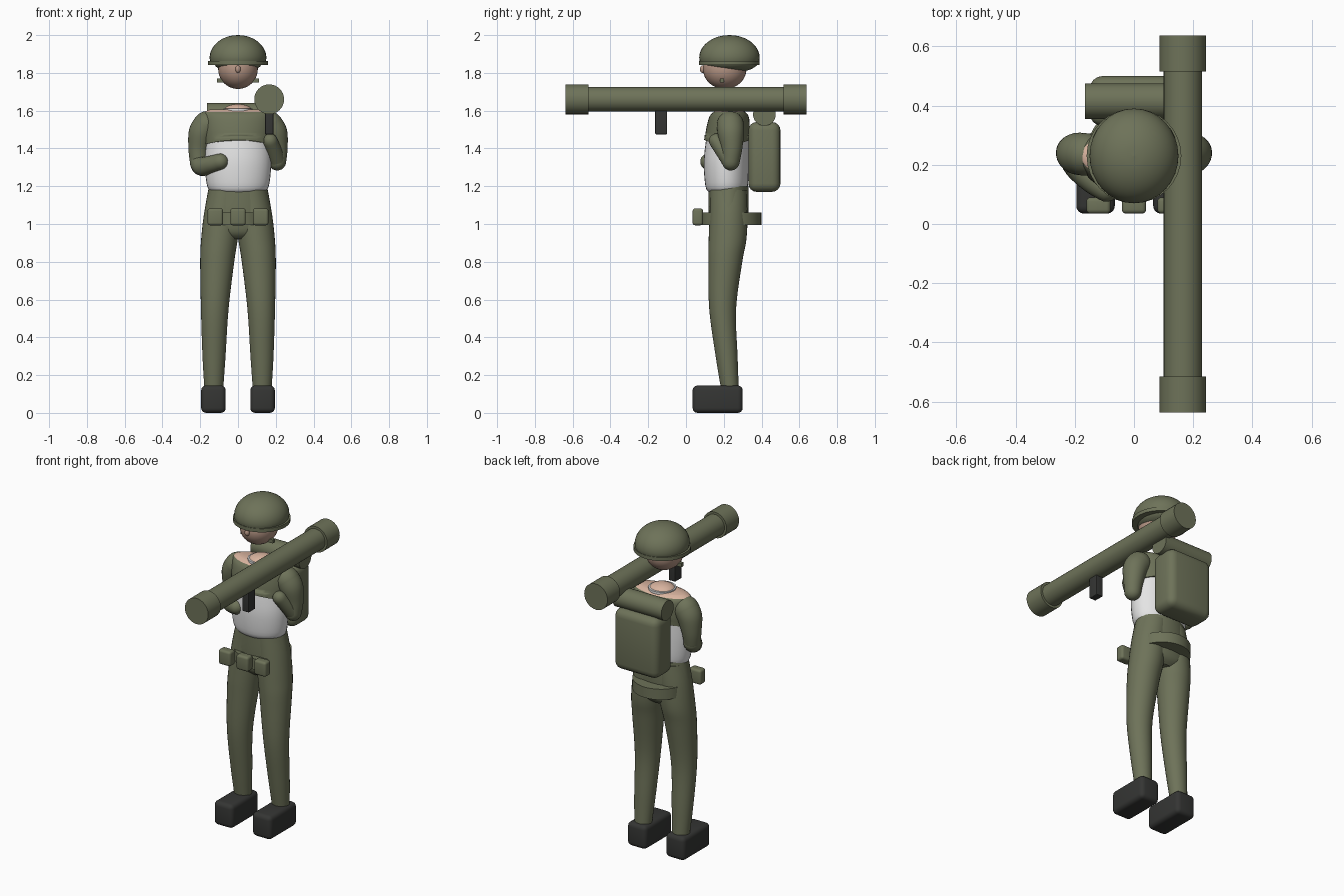
import bpy, bmesh, math
from mathutils import Vector

cube = bpy.data.objects.get("Cube")
if cube:
    bpy.data.objects.remove(cube)


def material(name, r, g, b):
    m = bpy.data.materials.new(name)
    m.use_nodes = True
    m.diffuse_color = (r, g, b, 1)
    bsdf = next(n for n in m.node_tree.nodes if n.type == 'BSDF_PRINCIPLED')
    bsdf.inputs["Base Color"].default_value = (r, g, b, 1)
    bsdf.inputs["Roughness"].default_value = 0.8
    return m


OLIVE = material("olive cloth", 0.155, 0.17, 0.1)
DARK = material("dark rubber", 0.035, 0.036, 0.034)
WHITE = material("white shirt", 0.78, 0.78, 0.78)
SKIN = material("skin", 0.7, 0.46, 0.35)
FACE = material("tanned face", 0.46, 0.3, 0.23)
SIDES = 32
BODY_Y = 0.23


def finish(name, bm, mat):
    bmesh.ops.recalc_face_normals(bm, faces=bm.faces[:])
    mesh = bpy.data.meshes.new(name)
    bm.to_mesh(mesh)
    bm.free()
    ob = bpy.data.objects.new(name, mesh)
    bpy.context.collection.objects.link(ob)
    mesh.materials.append(mat)
    bpy.ops.object.select_all(action='DESELECT')
    ob.select_set(True)
    bpy.context.view_layer.objects.active = ob
    bpy.ops.object.shade_smooth_by_angle(angle=math.radians(40))
    return ob


def smooth_path(keys, steps=5):
    """Catmull-Rom interpolation of a list of equal-length tuples."""
    k = [Vector(p) for p in keys]
    k = [k[0]] + k + [k[-1]]
    out = []
    for a, b, c, d in zip(k, k[1:], k[2:], k[3:]):
        for i in range(steps):
            t = i / steps
            out.append(b + (c - a) * (t / 2) + (a * 2 - b * 5 + c * 4 - d) * (t * t / 2)
                       + (b * 3 - a - c * 3 + d) * (t ** 3 / 2))
    return out + [k[-1]]


def skin_rings(name, rings, mat):
    """Bridge rings given as (centre, first axis, second axis)."""
    bm = bmesh.new()
    loops = []
    for c, u, v in rings:
        angles = [math.tau * i / SIDES for i in range(SIDES)]
        loops.append([bm.verts.new(c + u * math.cos(a) + v * math.sin(a)) for a in angles])
    for lo, hi in zip(loops, loops[1:]):
        for i in range(SIDES):
            j = (i + 1) % SIDES
            bm.faces.new((lo[i], lo[j], hi[j], hi[i]))
    bm.faces.new(loops[0])
    bm.faces.new(loops[-1])
    return finish(name, bm, mat)


def loft(name, keys, mat):
    """Level elliptical sections: x, y, z, x radius, y radius."""
    rings = [(Vector((x, y, z)), Vector((rx, 0, 0)), Vector((0, ry, 0)))
             for x, y, z, rx, ry in smooth_path(keys)]
    return skin_rings(name, rings, mat)


def limb(name, keys, mat):
    """Round tube through x, y, z, radius points, with domed ends."""
    pts = smooth_path(keys)
    rings = []
    last = len(pts) - 1
    for n, p in enumerate(pts):
        t = (pts[min(n + 1, last)] - pts[max(n - 1, 0)]).to_3d().normalized()
        u = t.cross(Vector((0, 1, 0))).normalized()
        v = t.cross(u)
        end = -1 if n == 0 else 1 if n == last else 0
        tilts = [math.radians(a) for a in (0, 20, 40, 60, 80)] if end else [0]
        for a in (reversed(tilts) if end < 0 else tilts):
            r = p[3] * math.cos(a)
            rings.append((p.to_3d() + t * end * p[3] * math.sin(a), u * r, v * r))
    return skin_rings(name, rings, mat)


def ball(name, centre, radii, mat):
    bm = bmesh.new()
    bmesh.ops.create_uvsphere(bm, u_segments=SIDES, v_segments=20, radius=1)
    bmesh.ops.scale(bm, vec=radii, verts=bm.verts)
    bmesh.ops.translate(bm, vec=centre, verts=bm.verts)
    return finish(name, bm, mat)


def box(name, lo, hi, mat, bevel=0.0):
    lo, hi = Vector(lo), Vector(hi)
    bm = bmesh.new()
    bmesh.ops.create_cube(bm, size=1)
    bmesh.ops.scale(bm, vec=hi - lo, verts=bm.verts)
    bmesh.ops.translate(bm, vec=(lo + hi) / 2, verts=bm.verts)
    if bevel:
        bmesh.ops.bevel(bm, geom=bm.edges[:], offset=bevel, segments=4,
                        profile=0.5, affect='EDGES')
    return finish(name, bm, mat)


def rod(name, start, end, radius, mat):
    a, b = Vector(start), Vector(end)
    u = (b - a).orthogonal().normalized() * radius
    v = (b - a).normalized().cross(u)
    return skin_rings(name, [(a, u, v), (b, u, v)], mat)


# Legs and boots
for side, s in (("right", -1), ("left", 1)):
    loft(side + "_leg", [(s * 0.128, 0.232, 0.13, 0.05, 0.047),
                         (s * 0.127, 0.215, 0.3, 0.061, 0.058),
                         (s * 0.123, 0.194, 0.55, 0.073, 0.071),
                         (s * 0.11, 0.208, 0.8, 0.09, 0.09),
                         (s * 0.098, 0.22, 0.92, 0.097, 0.1),
                         (s * 0.08, 0.225, 1.06, 0.099, 0.1),
                         (s * 0.06, 0.225, 1.18, 0.094, 0.098)], OLIVE)
    box(side + "_boot", (s * 0.13 - 0.065, 0.035, 0), (s * 0.13 + 0.065, 0.3, 0.145), DARK, 0.026)
loft("hips", [(0, 0.225, 0.92, 0.11, 0.06), (0, 0.225, 0.96, 0.18, 0.095),
              (0, 0.225, 1.06, 0.178, 0.106), (0, 0.225, 1.2, 0.154, 0.106)], OLIVE)

# Belt and pouches
rod("belt", (0, 0.24, 0.995), (0, 0.24, 1.06), 0.16, OLIVE)
for label, x in (("right", -0.12), ("middle", 0), ("left", 0.12)):
    box(label + "_pouch", (x - 0.041, 0.035, 0.993), (x + 0.041, 0.09, 1.083), OLIVE, 0.014)

# Shirt and jacket
loft("shirt", [(0, 0.215, 1.165, 0.13, 0.09), (0, 0.215, 1.2, 0.163, 0.112),
               (0, 0.213, 1.33, 0.176, 0.119), (0, 0.22, 1.46, 0.166, 0.112)], WHITE)
jacket = loft("jacket", [(0, 0.218, 1.42, 0.177, 0.122), (0, 0.222, 1.5, 0.185, 0.116),
                         (0, 0.228, 1.565, 0.186, 0.105), (0, BODY_Y, 1.592, 0.178, 0.085),
                         (0, BODY_Y, 1.605, 0.15, 0.06)], OLIVE)
for v in jacket.data.vertices:
    if v.co.z < 1.45:
        v.co.z += 0.025 * (1 - (v.co.x / 0.18) ** 2)
# Bare upper shoulders
jacket.data.materials.append(SKIN)
for f in jacket.data.polygons:
    f.material_index = int(f.center.z > 1.592)

# Arms
for side, s in (("right", -1), ("left", 1)):
    limb(side + "_upper_arm", [(s * 0.165, 0.235, 1.525, 0.072), (s * 0.192, 0.238, 1.48, 0.07),
                               (s * 0.207, 0.242, 1.4, 0.056), (s * 0.208, 0.237, 1.33, 0.047)], OLIVE)
limb("right_forearm", [(-0.206, 0.235, 1.325, 0.049), (-0.19, 0.2, 1.304, 0.05),
                       (-0.14, 0.15, 1.316, 0.046), (-0.093, 0.118, 1.33, 0.043)], OLIVE)
limb("left_forearm", [(0.208, 0.237, 1.33, 0.045), (0.19, 0.2, 1.385, 0.043),
                      (0.17, 0.16, 1.44, 0.039)], OLIVE)

# Neck and collar
ball("neck", (0, BODY_Y, 1.6), (0.075, 0.07, 0.035), SKIN)
rod("collar", (0, BODY_Y, 1.598), (0, BODY_Y, 1.612), 0.078, WHITE)

# Head
ball("head", (0, 0.205, 1.82), (0.105, 0.115, 0.105), FACE)
ball("nose", (0, 0.088, 1.82), (0.014, 0.014, 0.02), FACE)
box("chin_strap", (-0.11, 0.18, 1.748), (0.11, 0.202, 1.77), OLIVE)

# Helmet
loft("helmet", [(0, BODY_Y, 1.88 + 0.12 * math.sin(a), 0.15 * math.cos(a), 0.16 * math.cos(a))
                for a in (math.radians(d) for d in range(-15, 91, 15))], OLIVE)
rod("helmet_rim", (0, BODY_Y, 1.842), (0, BODY_Y, 1.864), 0.16, OLIVE)
ball("helmet_liner", (0, 0.235, 1.86), (0.13, 0.148, 0.06), OLIVE)

# Backpack and bedroll
box("backpack", (-0.15, 0.33, 1.17), (0.15, 0.5, 1.54), OLIVE, 0.045)
rod("bedroll", (-0.165, 0.415, 1.58), (0.165, 0.415, 1.58), 0.06, OLIVE)

# Launcher tube, end collars and grip
X, Z = 0.165, 1.66
rod("launcher_tube", (X, -0.62, Z), (X, 0.62, Z), 0.065, OLIVE)
for label, s in (("front", -1), ("rear", 1)):
    rod("launcher_" + label + "_collar", (X, s * 0.515, Z), (X, s * 0.637, Z), 0.079, OLIVE)
box("launcher_grip", (X - 0.022, -0.163, 1.475), (X + 0.022, -0.1, 1.62), DARK, 0.004)
